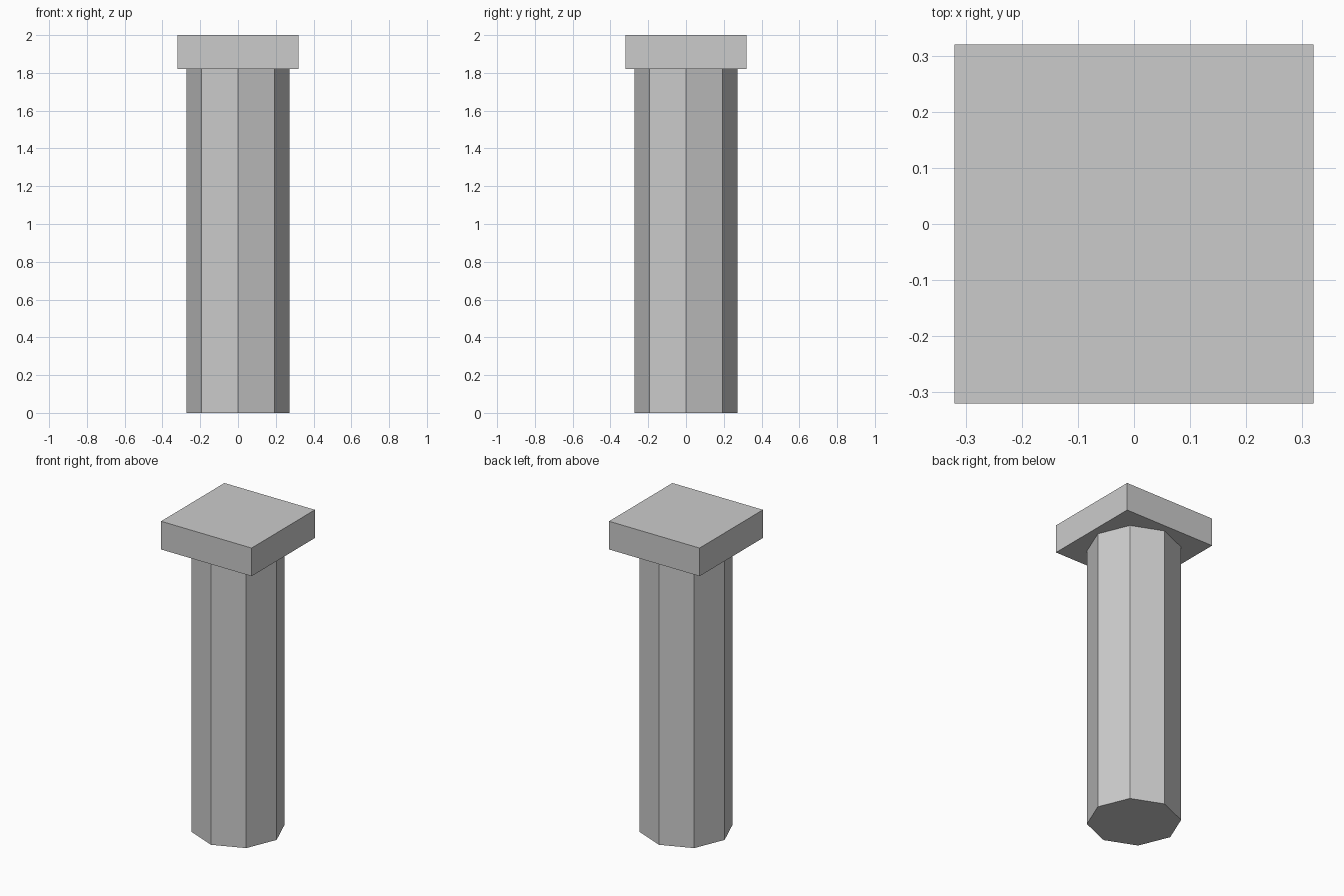
import bpy

if "Cube" in bpy.data.objects:
    bpy.data.objects.remove(bpy.data.objects["Cube"])

CAP_BOTTOM, TOP = 1.82, 2.0

# Octagonal shaft with corners on the x and y axes
bpy.ops.mesh.primitive_cylinder_add(vertices=8, radius=0.273, depth=CAP_BOTTOM,
                                    location=(0, 0, CAP_BOTTOM / 2))
bpy.context.object.name = "column_shaft"

# Square slab on top
bpy.ops.mesh.primitive_cube_add(size=1, location=(0, 0, (CAP_BOTTOM + TOP) / 2))
cap = bpy.context.object
cap.name = "column_cap"
cap.scale = (0.64, 0.64, TOP - CAP_BOTTOM)
bpy.ops.object.transform_apply(location=False, rotation=False, scale=True)
